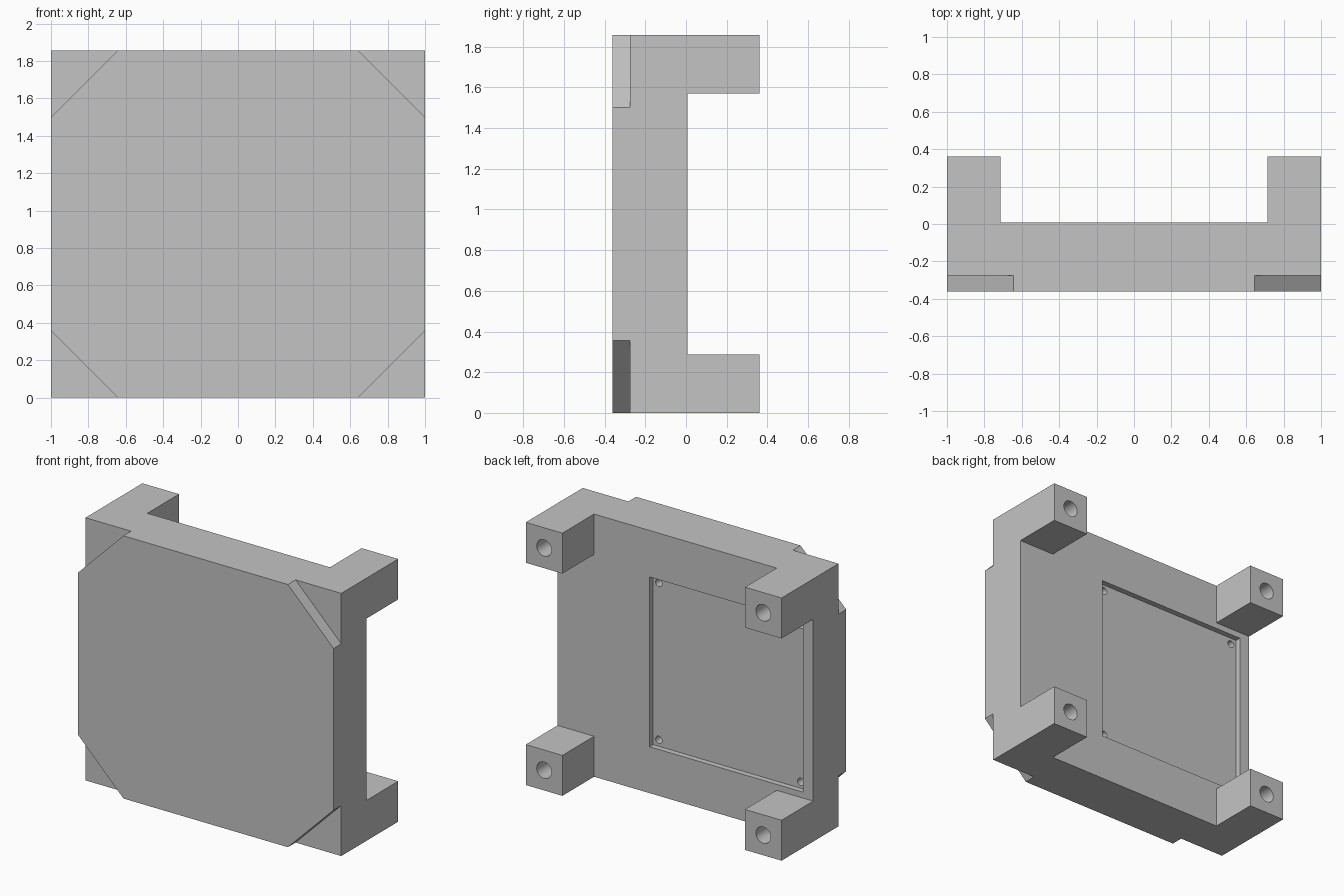
import bpy
import bmesh
import math
from mathutils import Vector

if "Cube" in bpy.data.objects:
    bpy.data.objects.remove(bpy.data.objects["Cube"], do_unlink=True)

HEIGHT = 1.857          # overall height
FRONT, BACK = -0.361, 0.007   # slab faces
LEG_END = 0.361
LEG = 0.286             # square leg width
CORNER = 0.357          # triangular corner step
STEP = 0.086

grey = bpy.data.materials.new("plain grey")
grey.use_nodes = True
grey.diffuse_color = (0.55, 0.55, 0.55, 1)
grey.node_tree.nodes["Principled BSDF"].inputs["Base Color"].default_value = (0.55, 0.55, 0.55, 1)


def prism(name, outline, y0, y1):
    """Extrude an (x, z) outline from y0 to y1."""
    bm = bmesh.new()
    face = bm.faces.new([bm.verts.new((x, y0, z)) for x, z in outline])
    new = bmesh.ops.extrude_face_region(bm, geom=[face])["geom"]
    verts = [v for v in new if isinstance(v, bmesh.types.BMVert)]
    bmesh.ops.translate(bm, verts=verts, vec=Vector((0, y1 - y0, 0)))
    bmesh.ops.recalc_face_normals(bm, faces=bm.faces)
    mesh = bpy.data.meshes.new(name)
    bm.to_mesh(mesh)
    bm.free()
    mesh.materials.append(grey)
    obj = bpy.data.objects.new(name, mesh)
    bpy.context.collection.objects.link(obj)
    return obj


def rect(x0, x1, z0, z1):
    return [(x0, z0), (x1, z0), (x1, z1), (x0, z1)]


def circle(x, z, r, n=32):
    return [(x + r * math.cos(math.tau * i / n), z + r * math.sin(math.tau * i / n))
            for i in range(n)]


def combine(target, tool, operation):
    """Apply a boolean and remove the helper."""
    tool.hide_render = True
    mod = target.modifiers.new("combine", "BOOLEAN")
    mod.operation = operation
    mod.solver = "EXACT"
    mod.object = tool
    graph = bpy.context.evaluated_depsgraph_get()
    mesh = bpy.data.meshes.new_from_object(target.evaluated_get(graph))
    target.modifiers.clear()
    target.data = mesh
    bpy.data.objects.remove(tool, do_unlink=True)


# Main slab
housing = prism("housing", rect(-1, 1, 0, HEIGHT), FRONT, BACK)

# Recessed square panel in the back, set towards one side
px0, px1, pz0, pz1 = -0.92, 0.28, 0.328, 1.528
floor = BACK - 0.04
combine(housing, prism("pocket", rect(px0, px1, pz0, pz1), floor, BACK + 0.1), "DIFFERENCE")
inset = 0.045
for x in (px0 + inset, px1 - inset):
    for z in (pz0 + inset, pz1 - inset):
        combine(housing, prism("screw_hole", circle(x, z, 0.026, 24), floor - 0.12, floor + 0.02),
                "DIFFERENCE")

# Corners: stepped triangle in front, bored square leg behind
for sx in (-1, 1):
    for edge, sz in ((0, 1), (HEIGHT, -1)):
        over = 0.1
        reach = CORNER + over
        corner = [(sx * (1 + over), edge - sz * over),
                  (sx * (1 - reach + over + over), edge - sz * over)]
        # outline runs past the slab along the same diagonal
        corner[1] = (sx * (1 - reach), edge - sz * over)
        corner.append((sx * (1 + over), edge + sz * reach))
        combine(housing, prism("corner_step", corner, FRONT - 0.1, FRONT + STEP), "DIFFERENCE")

        leg = prism("leg", rect(*sorted((sx, sx * (1 - LEG))), *sorted((edge, edge + sz * LEG))),
                    BACK, LEG_END)
        bore = circle(sx * (1 - LEG / 2), edge + sz * LEG / 2, 0.058)
        combine(leg, prism("bore", bore, LEG_END - 0.3, LEG_END + 0.1), "DIFFERENCE")
        leg.name = ("left" if sx > 0 else "right") + ("_lower" if sz > 0 else "_upper") + "_leg"

# Smooth bores, sharp edges elsewhere
bpy.ops.object.select_all(action="DESELECT")
for obj in bpy.context.collection.objects:
    if obj.name == "housing" or obj.name.endswith("_leg"):
        obj.select_set(True)
        bpy.context.view_layer.objects.active = obj
bpy.ops.object.shade_smooth_by_angle(angle=math.radians(30))
